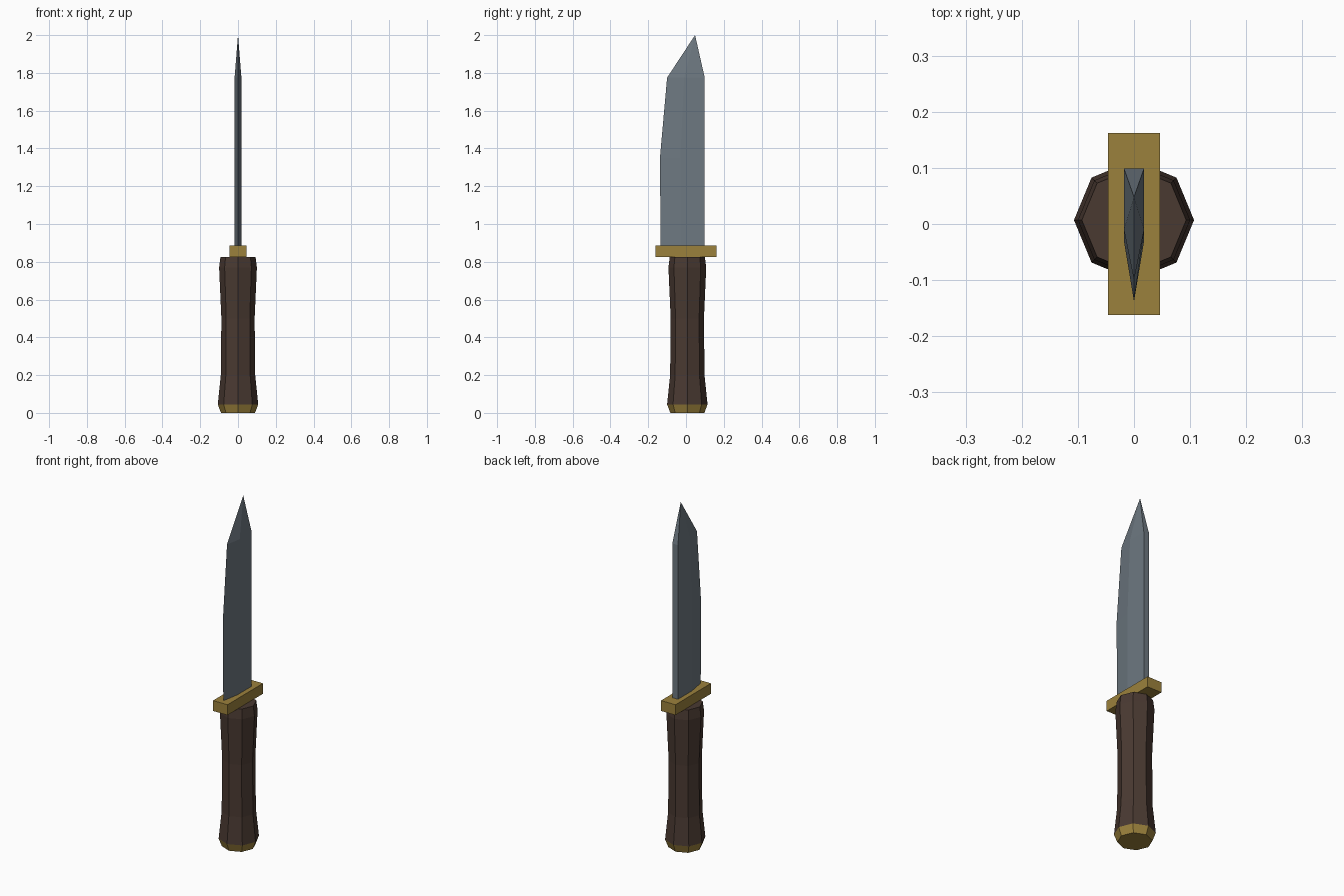
import bpy, bmesh, math

if "Cube" in bpy.data.objects:
    bpy.data.objects.remove(bpy.data.objects["Cube"])


def material(name, color):
    m = bpy.data.materials.new(name)
    m.diffuse_color = (*color, 1.0)
    m.use_nodes = True
    m.node_tree.nodes["Principled BSDF"].inputs["Base Color"].default_value = m.diffuse_color
    return m


STEEL = material("steel", (0.155, 0.19, 0.22))
WOOD = material("dark_wood", (0.067, 0.041, 0.031))
BRASS = material("brass", (0.33, 0.22, 0.045))


def finish(name, bm, mat):
    bmesh.ops.recalc_face_normals(bm, faces=bm.faces[:])
    mesh = bpy.data.meshes.new(name)
    bm.to_mesh(mesh)
    bm.free()
    mesh.materials.append(mat)
    obj = bpy.data.objects.new(name, mesh)
    bpy.context.collection.objects.link(obj)
    return obj


def loft(bm, rings):
    """Bridge equal-sized rings of points; returns the vertex rings."""
    rows = [[bm.verts.new(p) for p in ring] for ring in rings]
    for a, b in zip(rows, rows[1:]):
        for i in range(len(a)):
            j = (i + 1) % len(a)
            bm.faces.new((a[i], a[j], b[j], b[i]))
    return rows


def octagon(r, z, cy=0.007):
    return [(r * math.cos(k * math.pi / 4), cy + r * math.sin(k * math.pi / 4), z)
            for k in range(8)]


def turned(name, profile, mat):
    bm = bmesh.new()
    rows = loft(bm, [octagon(r, z) for r, z in profile])
    bm.faces.new(rows[0])
    bm.faces.new(rows[-1])
    return finish(name, bm, mat)


# Eight-sided grip and end cap
turned("grip", [(0.107, 0.045), (0.091, 0.2), (0.088, 0.5),
                (0.1, 0.77), (0.093, 0.826)], WOOD)
turned("pommel", [(0.09, 0.0), (0.107, 0.045)], BRASS)

# Cross guard
bm = bmesh.new()
bmesh.ops.create_cube(bm, size=1.0)
for v in bm.verts:
    v.co = (v.co.x * 0.092, v.co.y * 0.324, 0.855 + v.co.z * 0.06)
finish("guard", bm, BRASS)

# Blade: flat spine, flat cheeks, bevel down to the cutting edge, pointed tip
T, SPINE = 0.018, 0.099


def blade_section(z, bevel, edge):
    return [(-T, SPINE, z), (-T, bevel, z), (0, edge, z), (T, bevel, z), (T, SPINE, z)]


bm = bmesh.new()
rows = loft(bm, [blade_section(0.87, -0.03, -0.134),
                 blade_section(1.35, -0.03, -0.138),
                 blade_section(1.775, -0.01, -0.1)])
bm.faces.new(rows[0])
tip = bm.verts.new((0, 0.048, 2.0))
top = rows[-1]
for i in range(5):
    bm.faces.new((top[i], top[(i + 1) % 5], tip))
finish("blade", bm, STEEL)
